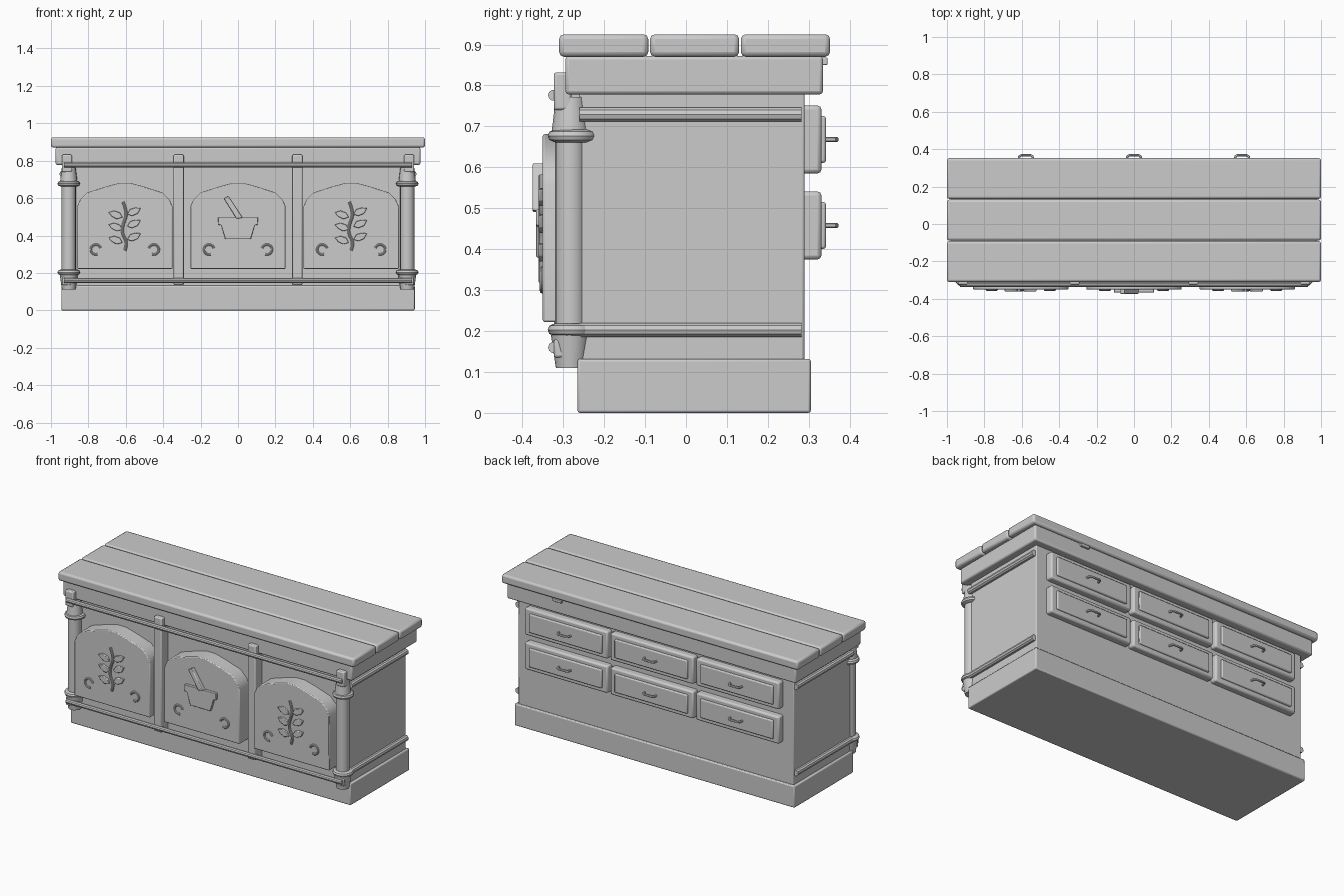
import bpy, bmesh
from math import pi, sin, cos, radians
from mathutils import Vector

if "Cube" in bpy.data.objects:
    bpy.data.objects.remove(bpy.data.objects["Cube"])

grey = bpy.data.materials.new("plain grey")
grey.use_nodes = True
grey.diffuse_color = (0.6, 0.6, 0.6, 1)
grey.node_tree.nodes["Principled BSDF"].inputs["Base Color"].default_value = (0.6, 0.6, 0.6, 1)


def finish(name, bm, bevel=0.0, segments=2):
    bmesh.ops.recalc_face_normals(bm, faces=bm.faces)
    mesh = bpy.data.meshes.new(name)
    bm.to_mesh(mesh)
    bm.free()
    mesh.materials.append(grey)
    ob = bpy.data.objects.new(name, mesh)
    bpy.context.collection.objects.link(ob)
    if bevel:
        mod = ob.modifiers.new("rounded edges", "BEVEL")
        mod.width, mod.segments = bevel, segments
    bpy.ops.object.select_all(action="DESELECT")
    ob.select_set(True)
    bpy.context.view_layer.objects.active = ob
    bpy.ops.object.shade_smooth_by_angle(angle=radians(35))
    return ob


def box(name, x, y, z, bevel=0.006):
    """Box from (low, high) ranges."""
    bm = bmesh.new()
    bmesh.ops.create_cube(bm, size=1)
    for v in bm.verts:
        v.co = [(r[0] + r[1]) / 2 + c * (r[1] - r[0]) for r, c in zip((x, y, z), v.co)]
    return finish(name, bm, bevel)


def plate(name, outline, y_front, y_back, bevel=0.0):
    """Extrude an (x, z) outline along y."""
    bm = bmesh.new()
    face = bm.faces.new([bm.verts.new((x, y_front, z)) for x, z in outline])
    out = bmesh.ops.extrude_face_region(bm, geom=[face])
    for v in out["geom"]:
        if isinstance(v, bmesh.types.BMVert):
            v.co.y = y_back
    return finish(name, bm, bevel)


def lathe(name, x, y, profile, sides=16):
    """Upright turned part from (radius, z) pairs."""
    bm = bmesh.new()
    rings = [[bm.verts.new((x + r * cos(2 * pi * i / sides), y + r * sin(2 * pi * i / sides), z))
              for i in range(sides)] for r, z in profile]
    for a, b in zip(rings, rings[1:]):
        for i in range(sides):
            j = (i + 1) % sides
            bm.faces.new((a[i], a[j], b[j], b[i]))
    bm.faces.new(rings[0])
    bm.faces.new(rings[-1])
    return finish(name, bm)


def tube(name, points, radius, smooth=False):
    """Round bar along a path, turned into a mesh."""
    curve = bpy.data.curves.new(name, "CURVE")
    curve.dimensions = "3D"
    curve.bevel_depth, curve.bevel_resolution = radius, 3
    curve.use_fill_caps = True
    spline = curve.splines.new("NURBS" if smooth else "POLY")
    spline.points.add(len(points) - 1)
    for p, co in zip(spline.points, points):
        p.co = (*co, 1)
    if smooth:
        spline.use_endpoint_u, spline.order_u = True, 3
    temp = bpy.data.objects.new(name, curve)
    bpy.context.collection.objects.link(temp)
    bpy.context.view_layer.update()
    mesh = bpy.data.meshes.new_from_object(temp.evaluated_get(bpy.context.evaluated_depsgraph_get()))
    bpy.data.objects.remove(temp)
    bm = bmesh.new()
    bm.from_mesh(mesh)
    bpy.data.meshes.remove(mesh)
    return finish(name, bm)


# Carcass and worktop
box("base_plinth", (-0.945, 0.945), (-0.265, 0.305), (0, 0.132))
box("cabinet_body", (-0.93, 0.93), (-0.26, 0.29), (0.12, 0.8))
box("top_frame", (-0.975, 0.975), (-0.295, 0.335), (0.778, 0.872), 0.009)
for i in range(3):
    y = -0.31 + 0.222 * i
    box("top_plank", (-1, 1), (y, y + 0.218), (0.87, 0.925), 0.012)
box("frame_clip", (0.6, 0.66), (0.33, 0.346), (0.85, 0.868), 0.003)

# Corner posts with collars, and side rails
for s in (-1, 1):
    x = 0.905 * s
    lathe("corner_post", x, -0.282,
          [(0.036, 0.11), (0.048, 0.19), (0.038, 0.2), (0.038, 0.67), (0.047, 0.68), (0.036, 0.772)])
    for z in (0.203, 0.677):
        lathe("post_collar", x, -0.278,
              [(0.042, z - 0.016), (0.056, z - 0.01), (0.06, z), (0.056, z + 0.01), (0.042, z + 0.016)], 20)
    for z in (0.203, 0.729):
        tube("side_rail", [(0.937 * s, -0.26, z), (0.937 * s, 0.282, z)], 0.018)

# Front uprights and long rails
for x in (-0.915, -0.317, 0.317, 0.915):
    if abs(x) < 0.5:
        box("front_upright", (x - 0.027, x + 0.027), (-0.323, -0.25), (0.135, 0.832))
    else:
        box("corner_block", (x - 0.027, x + 0.027), (-0.323, -0.28), (0.74, 0.832))
        box("corner_foot", (x - 0.024, x + 0.024), (-0.323, -0.28), (0.135, 0.18))
for z in (0.16, 0.776):
    tube("front_rail", [(-0.93, -0.323, z), (0.93, -0.323, z)], 0.014)

# Arched front panels with curls
half = [(0.255, 0.222), (0.255, 0.555), (0.24, 0.59), (0.2, 0.63), (0.1, 0.662), (0.03, 0.681)]
for cx in (-0.605, 0, 0.605):
    outline = half + [(-x, z) for x, z in reversed(half)]
    plate("front_panel", [(cx + x, z) for x, z in outline], -0.35, -0.25, 0.005)
    for s in (-1, 1):
        arc = [(cx + s * 0.155 + 0.027 * s * cos(t), -0.351, 0.325 + 0.027 * sin(t))
               for t in [radians(-110 + 25 * k) for k in range(12)]]
        tube("curl_ornament", arc, 0.0065)

# Leaf sprigs on the outer panels
for cx in (-0.605, 0.605):
    stem = [(-0.01, 0.58), (0.015, 0.52), (-0.01, 0.46), (-0.015, 0.41), (0.015, 0.36), (0.0, 0.32)]
    tube("sprig_stem", [(cx + x, -0.352, z) for x, z in stem], 0.008, True)
    for k, z in enumerate((0.52, 0.455, 0.385)):
        for s in (-1, 1):
            root = Vector((cx + 0.012 * s, z - 0.015 + 0.008 * s))
            d = Vector((s * 0.93, 0.37))
            n = Vector((-d.y, d.x))
            leaf = [(0, 0), (0.025, 0.02), (0.055, 0.017), (0.08, 0.004), (0.055, -0.017), (0.022, -0.018)]
            plate("sprig_leaf", [root + d * a + n * b for a, b in leaf], -0.36, -0.345, 0.003)

# Mortar and pestle on the middle panel
plate("mortar_bowl", [(-0.068, 0.38), (0.068, 0.38), (0.09, 0.455), (0.108, 0.458), (0.106, 0.497),
                      (-0.106, 0.497), (-0.108, 0.458), (-0.09, 0.455)], -0.366, -0.345, 0.003)
plate("pestle", [(-0.075, 0.597), (-0.052, 0.611), (0.025, 0.495), (-0.008, 0.49)], -0.375, -0.345, 0.004)

# Back drawers with pull handles
for cx in (-0.578, 0, 0.578):
    for z in (0.458, 0.668):
        box("drawer_front", (cx - 0.28, cx + 0.28), (0.28, 0.331), (z - 0.083, z + 0.083), 0.01)
        box("drawer_raised_panel", (cx - 0.245, cx + 0.245), (0.32, 0.342), (z - 0.057, z + 0.057), 0.006)
        tube("drawer_handle", [(cx - 0.04, 0.338, z), (cx - 0.035, 0.362, z), (cx - 0.025, 0.367, z),
                               (cx + 0.025, 0.367, z), (cx + 0.035, 0.362, z), (cx + 0.04, 0.338, z)], 0.0065)
